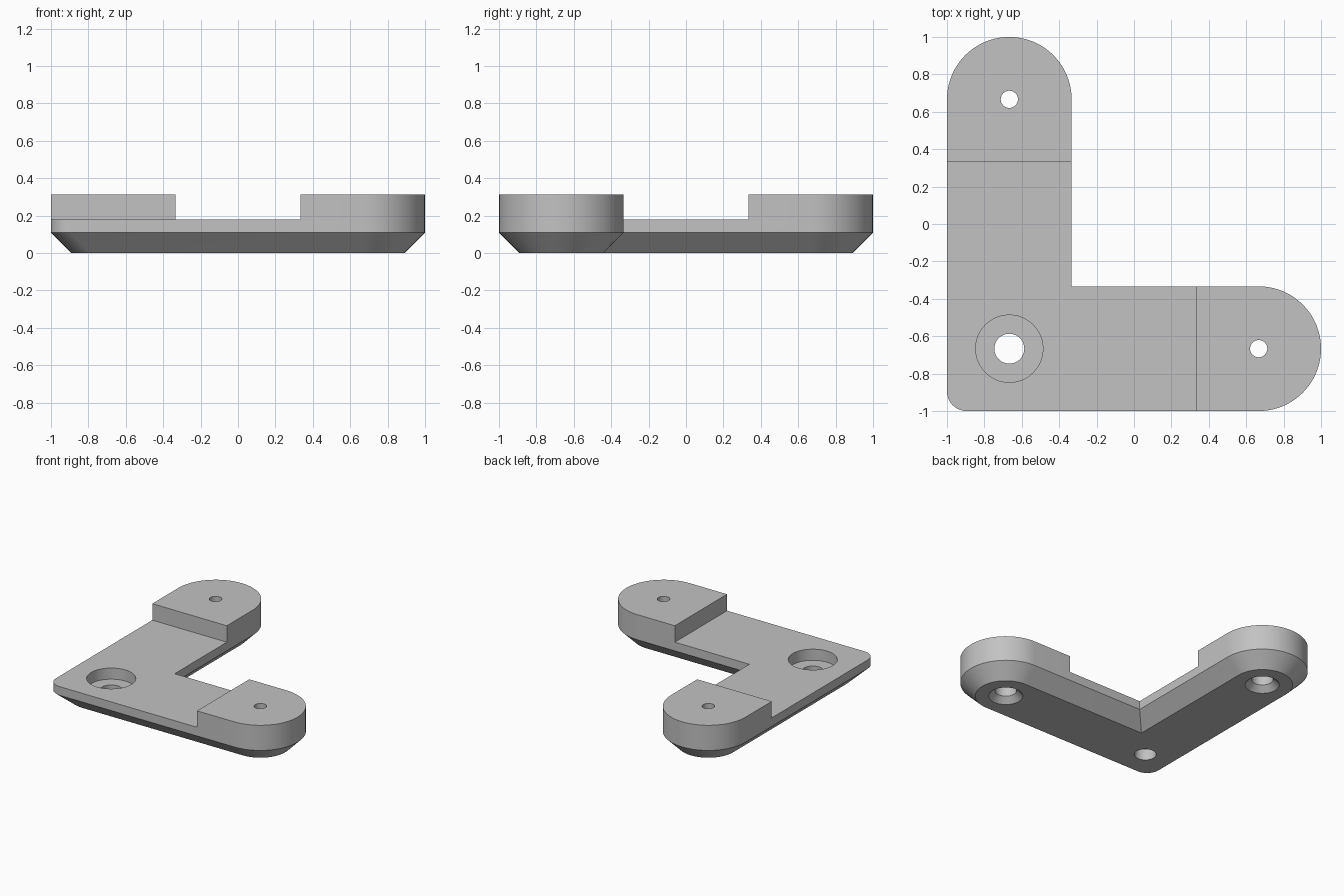
import bpy, bmesh, math
from mathutils import Vector

if "Cube" in bpy.data.objects:
    bpy.data.objects.remove(bpy.data.objects["Cube"], do_unlink=True)

HALF = 1 / 3        # half width of each arm
C = 2 / 3           # distance of the hole centres from the middle
CHAMFER = 0.11
STEP = 0.18         # height of the thin web
TOP = 0.313         # height of the raised ends

grey = bpy.data.materials.new("plain grey")
grey.use_nodes = True
colour = (0.54, 0.54, 0.54, 1)
grey.diffuse_color = colour
grey.node_tree.nodes["Principled BSDF"].inputs["Base Color"].default_value = colour


def arc(cx, cy, r, start, end, n):
    angles = [math.radians(start + (end - start) * i / n) for i in range(n + 1)]
    return [(cx + r * math.cos(a), cy + r * math.sin(a)) for a in angles]


def outline(inset):
    """L-shaped outline with round arm ends and a filleted outer corner."""
    r = HALF - inset
    fillet = 0.105
    k = -1 + inset + fillet
    return (arc(k, k, fillet, 180, 270, 10)
            + arc(C, -C, r, -90, 90, 40)
            + [(-HALF - inset, -HALF - inset)]
            + arc(-C, C, r, 0, 180, 40))


def loft(name, rings):
    """Skin a stack of (outline, height) rings and cap both ends."""
    bm = bmesh.new()
    loops = [[bm.verts.new((x, y, z)) for x, y in pts] for pts, z in rings]
    for low, high in zip(loops, loops[1:]):
        for i in range(len(low)):
            j = (i + 1) % len(low)
            bm.faces.new((low[i], low[j], high[j], high[i]))
    bm.faces.new(loops[0][::-1])
    bm.faces.new(loops[-1])
    bmesh.ops.recalc_face_normals(bm, faces=bm.faces)
    mesh = bpy.data.meshes.new(name)
    bm.to_mesh(mesh)
    bm.free()
    mesh.materials.append(grey)
    obj = bpy.data.objects.new(name, mesh)
    bpy.context.collection.objects.link(obj)
    return obj


def bore(name, x, y, profile):
    """Round cutter from (radius, height) steps."""
    return loft(name, [(arc(x, y, r, 0, 352.5, 47), z) for r, z in profile])


# Body with the chamfered underside
bracket = loft("corner_bracket", [(outline(CHAMFER), 0),
                                  (outline(0), CHAMFER),
                                  (outline(0), TOP)])

# Recess that leaves the two raised ends
square = [(-1.2, -1.2), (HALF, -1.2), (HALF, HALF), (-1.2, HALF)]
cutters = [loft("web_recess_cutter", [(square, STEP), (square, 0.5)])]

# Counterbored hole in the corner
cutters.append(bore("corner_hole_cutter", -C, -C,
                    [(0.08, -0.1), (0.08, 0.09), (0.18, 0.09), (0.18, 0.4)]))

# Arm holes: countersunk wide bore below, narrow hole above
for name, x, y in (("front_hole_cutter", C, -C), ("back_hole_cutter", -C, C)):
    cutters.append(bore(name, x, y, [(0.125, -0.1), (0.125, 0), (0.08, 0.045),
                                     (0.08, 0.2), (0.046, 0.2), (0.046, 0.4)]))

for cutter in cutters:
    cutter.hide_render = True
    mod = bracket.modifiers.new(cutter.name, "BOOLEAN")
    mod.operation = "DIFFERENCE"
    mod.solver = "EXACT"
    mod.object = cutter

# Bake the cuts and drop the cutters
graph = bpy.context.evaluated_depsgraph_get()
baked = bpy.data.meshes.new_from_object(bracket.evaluated_get(graph))
bracket.modifiers.clear()
bracket.data = baked
for cutter in cutters:
    bpy.data.objects.remove(cutter, do_unlink=True)
baked.materials.clear()
baked.materials.append(grey)
for face in baked.polygons:
    face.material_index = 0

bpy.ops.object.select_all(action="DESELECT")
bracket.select_set(True)
bpy.context.view_layer.objects.active = bracket
bpy.ops.object.shade_smooth_by_angle(angle=math.radians(30))
